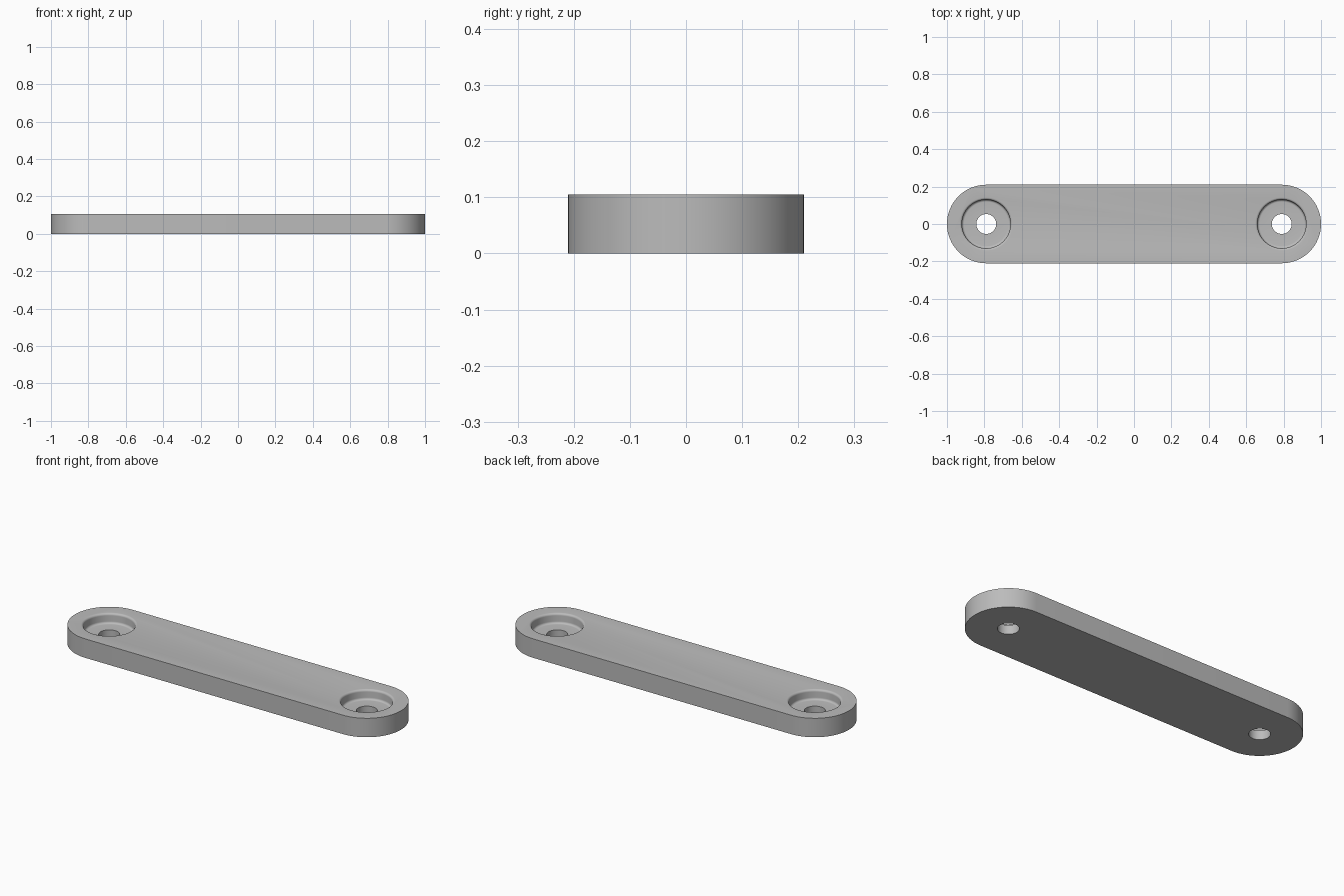
import bpy, bmesh
from math import cos, sin, pi, radians

if "Cube" in bpy.data.objects:
    bpy.data.objects.remove(bpy.data.objects["Cube"])

HALF, R, H = 0.79, 0.21, 0.105      # hole spacing, end radius, thickness
BORE, HOLE, FLOOR, FILLET = 0.13, 0.053, 0.05, 0.012
SEG = 64

grey = bpy.data.materials.new("plain grey")
grey.use_nodes = True
grey.diffuse_color = (0.5, 0.5, 0.5, 1)
grey.node_tree.nodes["Principled BSDF"].inputs["Base Color"].default_value = (0.5, 0.5, 0.5, 1)


def make_object(name, bm):
    bmesh.ops.recalc_face_normals(bm, faces=bm.faces)
    mesh = bpy.data.meshes.new(name)
    bm.to_mesh(mesh)
    bm.free()
    mesh.materials.append(grey)
    ob = bpy.data.objects.new(name, mesh)
    bpy.context.collection.objects.link(ob)
    return ob


def arc(cx, cz, r, a0, a1, n=6):
    angles = [radians(a0 + (a1 - a0) * i / n) for i in range(n + 1)]
    return [(cx + r * cos(a), cz + r * sin(a)) for a in angles]


# Bar with two rounded ends
bm = bmesh.new()
outline = [(HALF + x, y) for x, y in arc(0, 0, R, -90, 90, SEG // 2)]
outline += [(-x, -y) for x, y in outline]
base = bm.faces.new([bm.verts.new((x, y, 0)) for x, y in outline])
top = bmesh.ops.extrude_face_region(bm, geom=[base])
bmesh.ops.translate(bm, vec=(0, 0, H), verts=[v for v in top["geom"] if isinstance(v, bmesh.types.BMVert)])
bar = make_object("mounting_bar", bm)

# Turned cutter: through hole, filleted recess floor, softened rim
profile = [(0, -0.05), (HOLE, -0.05), (HOLE, FLOOR)]
profile += arc(BORE - FILLET, FLOOR + FILLET, FILLET, -90, 0)
profile += arc(BORE + FILLET, H - FILLET, FILLET, 180, 90)
profile += [(BORE + FILLET, H + 0.05), (0, H + 0.05)]


def make_cutter(name, x):
    bm = bmesh.new()
    verts = [bm.verts.new((r, 0, z)) for r, z in profile]
    edges = [bm.edges.new(pair) for pair in zip(verts, verts[1:])]
    bmesh.ops.spin(bm, geom=verts + edges, axis=(0, 0, 1), cent=(0, 0, 0),
                   steps=SEG, angle=2 * pi)
    bmesh.ops.remove_doubles(bm, verts=bm.verts, dist=1e-5)
    bmesh.ops.translate(bm, vec=(x, 0, 0), verts=bm.verts)
    return make_object(name, bm)


for side, x in (("left", HALF), ("right", -HALF)):
    cutter = make_cutter(side + "_hole_cutter", x)
    cutter.hide_render = True
    cutter.hide_set(True)
    cut = bar.modifiers.new(side + " hole", "BOOLEAN")
    cut.operation = "DIFFERENCE"
    cut.solver = "EXACT"
    cut.object = cutter

# Apply the cuts, then smooth the round walls and keep the corners sharp
bpy.ops.object.select_all(action="DESELECT")
bpy.context.view_layer.objects.active = bar
bar.select_set(True)
for mod in list(bar.modifiers):
    cutter = mod.object
    bpy.ops.object.modifier_apply(modifier=mod.name)
    bpy.data.objects.remove(cutter)
bpy.ops.object.shade_smooth_by_angle(angle=radians(30))
